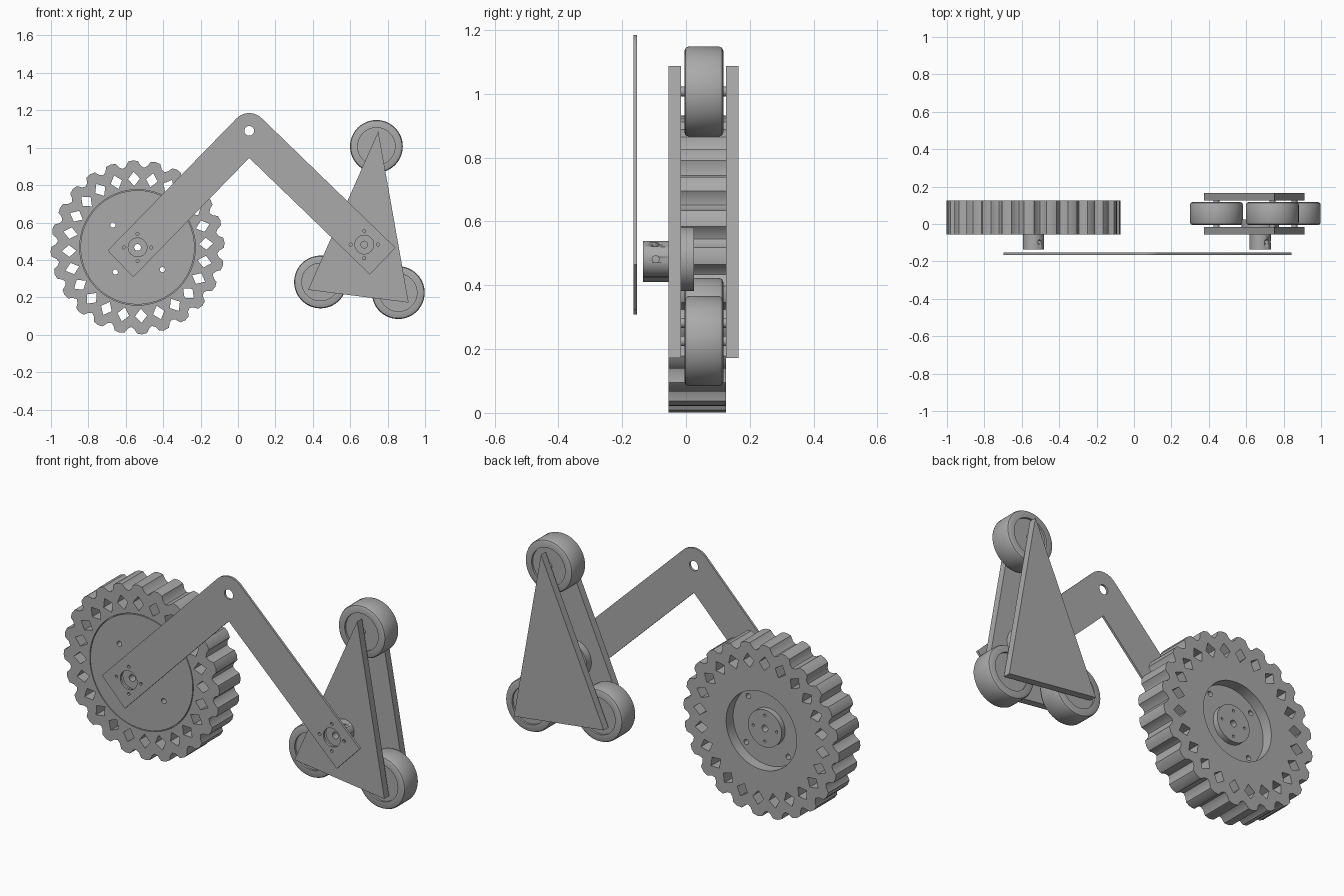
import bpy, bmesh, math
from mathutils import Matrix

cube = bpy.data.objects.get("Cube")
if cube:
    bpy.data.objects.remove(cube, do_unlink=True)

GREY = (0.4, 0.4, 0.4, 1)
mat = bpy.data.materials.new("plain_grey")
mat.use_nodes = True
mat.diffuse_color = GREY
mat.node_tree.nodes["Principled BSDF"].inputs["Base Color"].default_value = GREY


def polar(c, r, deg):
    a = math.radians(deg)
    return (c[0] + r * math.cos(a), c[1] + r * math.sin(a))


def circle(c, r, n=64):
    return [polar(c, r, 360 * i / n) for i in range(n)]


def ring_of(c, radius, r, count, start=0):
    return [circle(polar(c, radius, start + 360 * i / count), r, 16) for i in range(count)]


def finish(name, bm, angle=30):
    bmesh.ops.remove_doubles(bm, verts=bm.verts, dist=0.00005)
    bmesh.ops.recalc_face_normals(bm, faces=bm.faces)
    mesh = bpy.data.meshes.new(name)
    bm.to_mesh(mesh)
    bm.free()
    mesh.materials.append(mat)
    ob = bpy.data.objects.new(name, mesh)
    bpy.context.collection.objects.link(ob)
    bpy.ops.object.select_all(action="DESELECT")
    ob.select_set(True)
    bpy.context.view_layer.objects.active = ob
    bpy.ops.object.shade_smooth_by_angle(angle=math.radians(angle))
    return ob


def plate(name, outlines, y0, y1):
    """Extrude x-z outlines (first outer, rest holes) from y0 to y1."""
    cu = bpy.data.curves.new(name + "_outline", "CURVE")
    cu.dimensions, cu.fill_mode, cu.extrude = "2D", "BOTH", (y1 - y0) / 2
    for pts in outlines:
        sp = cu.splines.new("POLY")
        sp.points.add(len(pts) - 1)
        for p, (x, z) in zip(sp.points, pts):
            p.co = (x, z, 0, 1)
        sp.use_cyclic_u = True
    tmp = bpy.data.objects.new("outline", cu)
    bpy.context.collection.objects.link(tmp)
    bpy.context.view_layer.update()
    me = tmp.evaluated_get(bpy.context.evaluated_depsgraph_get()).to_mesh()
    bm = bmesh.new()
    bm.from_mesh(me)
    bpy.data.objects.remove(tmp, do_unlink=True)
    bpy.data.curves.remove(cu)
    bm.transform(Matrix.Translation((0, (y0 + y1) / 2, 0)) @ Matrix.Rotation(math.pi / 2, 4, "X"))
    return finish(name, bm)


def lathe(name, c, profile, n=64):
    """Spin a closed (radius, y) profile round the y axis at c."""
    bm = bmesh.new()
    vs = [bm.verts.new((c[0] + r, y, c[1])) for r, y in profile]
    es = [bm.edges.new((vs[i], vs[(i + 1) % len(vs)])) for i in range(len(vs))]
    bmesh.ops.spin(bm, geom=vs + es, cent=(c[0], 0, c[1]), axis=(0, 1, 0),
                   angle=2 * math.pi, steps=n, use_merge=True)
    return finish(name, bm)


def hub(name, c, flange_y0, flange_y1):
    """Shaft collar with set screw holes, and a drilled flange."""
    bore = circle(c, 0.018, 24)
    shaft = plate(name + "_collar", [circle(c, 0.057), bore], -0.135, flange_y0)
    for i, deg in enumerate((0, 55)):
        bm = bmesh.new()
        x, z = polar(c, 0.05, deg)
        bmesh.ops.create_cone(bm, cap_ends=True, segments=16, radius1=0.011, radius2=0.011, depth=0.05,
                              matrix=Matrix.Translation((x, -0.095, z))
                              @ Matrix.Rotation(math.radians(90 - deg), 4, "Y"))
        cutter = finish(f"{name}_screw_cutter_{i}", bm)
        mod = shaft.modifiers.new("screw_hole", "BOOLEAN")
        mod.operation, mod.object = "DIFFERENCE", cutter
        bpy.context.view_layer.objects.active = shaft
        bpy.ops.object.modifier_apply(modifier=mod.name)
        bpy.data.objects.remove(cutter, do_unlink=True)
    plate(name + "_flange", [circle(c, 0.1), bore] + ring_of(c, 0.07, 0.007, 4), flange_y0, flange_y1)


WHEEL = (-0.537, 0.467)
CARRIER = (0.675, 0.482)

# Toothed wheel: fluted rim with diamond openings
teeth, diamonds = [], []
for i in range(24):
    a = 3 + 15 * i
    teeth += [polar(WHEEL, r, a + d) for d, r in
              ((-3.3, 0.461), (0, 0.466), (3.3, 0.461), (5.2, 0.437), (7.5, 0.427), (9.8, 0.437))]
    diamonds.append([polar(WHEEL, 0.405, a), polar(WHEEL, 0.368, a + 5),
                     polar(WHEEL, 0.328, a), polar(WHEEL, 0.368, a - 5)])
plate("wheel_rim_front", [teeth, circle(WHEEL, 0.309, 96)] + diamonds, -0.055, -0.04)
plate("wheel_rim", [teeth, circle(WHEEL, 0.21, 96)] + diamonds, -0.04, 0.125)

# Wheel web with bolt holes
web_holes = [circle(WHEEL, 0.018, 24)] + ring_of(WHEEL, 0.178, 0.014, 4, 48)
plate("wheel_face_disc", [circle(WHEEL, 0.305, 96)] + web_holes, -0.055, -0.039)
plate("wheel_web", [circle(WHEEL, 0.212, 96)] + web_holes, -0.04, 0.065)
hub("wheel_hub", WHEEL, -0.055, 0.095)

# Bent arm plate with rounded elbow
elbow = (0.06, 1.09)
arm = [polar(elbow, 0.095, 45 + 90 * i / 16) for i in range(17)]
arm += [(-0.697, 0.45), (-0.56, 0.308), (0.06, 0.945), (0.705, 0.322), (0.842, 0.465)]
arm_holes = [circle(elbow, 0.026, 32)]
for c in (WHEEL, CARRIER):
    arm_holes += [circle(c, 0.05, 48)] + ring_of(c, 0.073, 0.008, 4)
plate("bent_arm", [arm] + arm_holes, -0.165, -0.153)

# Triangular roller carrier
triangle = [(0.75, 1.087), (0.375, 0.24), (0.912, 0.172)]
plate("carrier_front_plate", [triangle, circle(CARRIER, 0.055, 48)], -0.055, -0.015)
plate("carrier_back_plate", [triangle], 0.125, 0.165)
hub("carrier_hub", CARRIER, -0.02, 0.025)

# Rollers with recessed faces, and their axles
half = [(0.014, 0.05), (0.1, 0.05), (0.1, 0.061), (0.128, 0.061), (0.137, 0.057), (0.141, 0.048)]
profile = half + [(r, -y) for r, y in reversed(half)]
for name, c in (("top", (0.74, 1.007)), ("rear", (0.441, 0.282)), ("lower", (0.857, 0.225))):
    lathe(name + "_roller", c, [(r, y + 0.056) for r, y in profile])
    plate(name + "_axle", [circle(c, 0.016, 24)], -0.015, 0.125)
